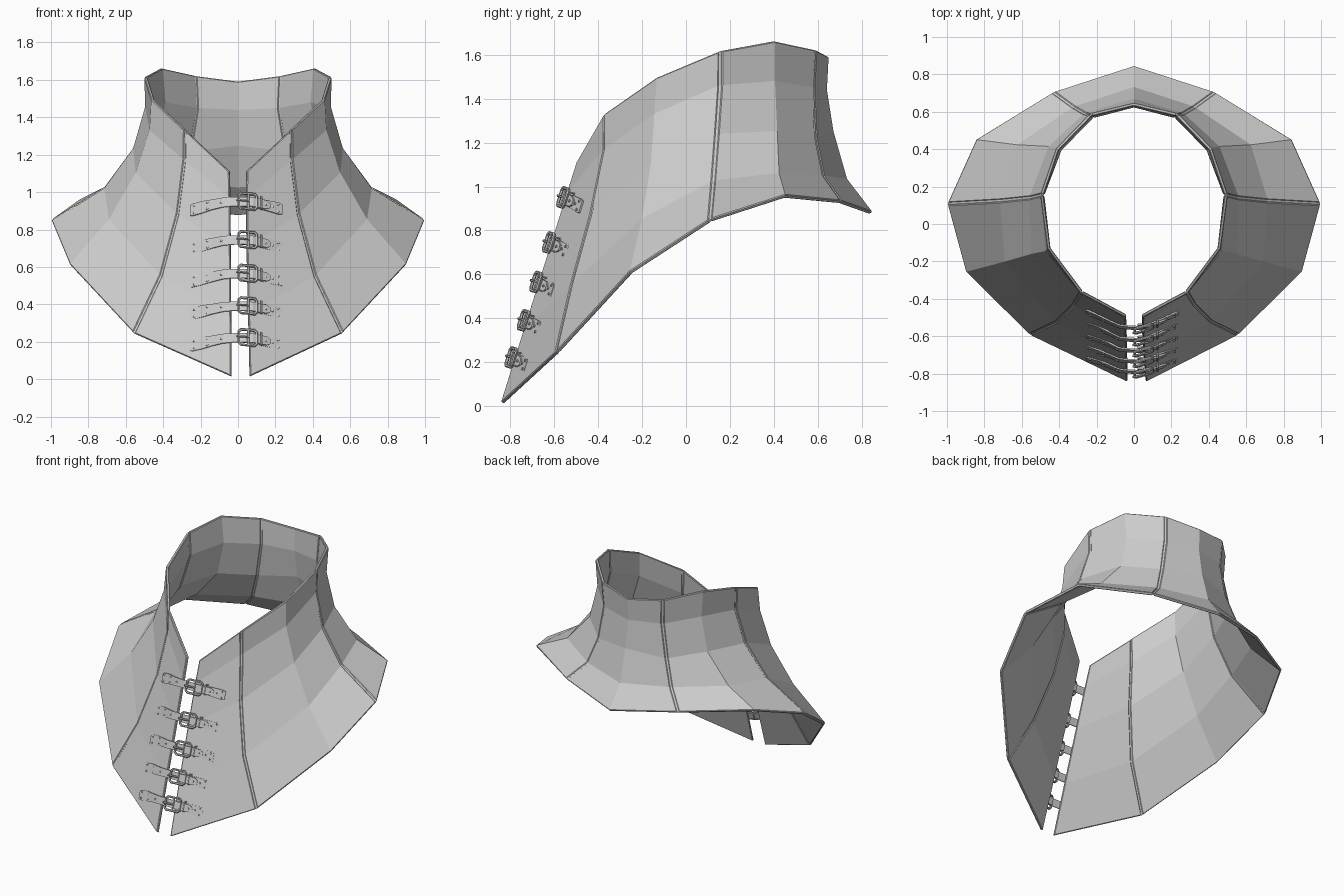
import bpy
from mathutils import Vector, Matrix
from mathutils.bvhtree import BVHTree

if "Cube" in bpy.data.objects:
    bpy.data.objects.remove(bpy.data.objects["Cube"])

THICK = 0.018
# Vertical profiles from the front opening round to the centre back (rim to hem)
COLS = [[Vector(p) for p in c] for c in (
    [(.045, -.49, 1.11), (.044, -.535, .97), (.047, -.62, .70), (.055, -.73, .35), (.063, -.835, .015)],
    [(.28, -.365, 1.33), (.283, -.365, 1.17), (.32, -.425, .88), (.41, -.515, .55), (.555, -.585, .245)],
    [(.455, -.13, 1.495), (.465, -.14, 1.33), (.54, -.155, 1.10), (.685, -.195, .85), (.895, -.25, .61)],
    [(.493, .155, 1.615), (.488, .155, 1.46), (.553, .14, 1.235), (.71, .125, 1.02), (.993, .11, .845)],
    [(.41, .40, 1.66), (.395, .40, 1.48), (.45, .41, 1.25), (.62, .42, 1.055), (.84, .45, .955)],
    [(.23, .585, 1.62), (.222, .575, 1.45), (.26, .585, 1.22), (.32, .62, 1.045), (.43, .70, .93)],
    [(0, .64, 1.59), (0, .632, 1.44), (0, .662, 1.25), (0, .725, 1.03), (0, .84, .88)],
)]


def flip(col, s=-1):
    return [Vector((p.x * s, p.y, p.z)) for p in col]


def add_mesh(name, verts, faces):
    me = bpy.data.meshes.new(name)
    me.from_pydata(verts, [], faces)
    ob = bpy.data.objects.new(name, me)
    bpy.context.collection.objects.link(ob)
    return ob


def sheet(name, cols, thick, bevel=0):
    """Solid sheet lofted through equal-length columns of points."""
    n = len(cols[0])
    verts = [p for c in cols for p in c]
    faces = [(i * n + j, i * n + j + 1, (i + 1) * n + j + 1, (i + 1) * n + j)
             for i in range(len(cols) - 1) for j in range(n - 1)]
    ob = add_mesh(name, verts, faces)
    so = ob.modifiers.new("thickness", 'SOLIDIFY')
    so.thickness, so.offset = thick, 0
    if bevel:
        be = ob.modifiers.new("edge", 'BEVEL')
        be.width, be.segments, be.angle_limit = bevel, 1, 1.1
    return ob


def toward(a, b, d):
    return [p + (q - p).normalized() * d for p, q in zip(a, b)]


def panel(name, cols, gap_start, gap_end):
    """Panel with its seam edges pulled back to leave a groove."""
    cols = list(cols)
    first = toward(cols[0], cols[1], gap_start)
    last = toward(cols[-1], cols[-2], gap_end)
    return sheet(name, [first] + cols[1:-1] + [last], THICK, .004)


def seam(name, before, mid, after):
    """Thin recessed strip at the bottom of a groove."""
    return sheet(name, [toward(mid, before, .009), mid, toward(mid, after, .009)], .009)


# Collar panels and seams, both sides
G = .006
for side, s in (("right", 1), ("left", -1)):
    C = [flip(c, s) for c in COLS]
    if s < 0:
        for k, p in enumerate(C[0]):
            p.x = -.045 + .0025 * k
    panel("front_panel_" + side, C[0:2], 0, G)
    panel("shoulder_panel_" + side, C[1:4], G, G)
    panel("rear_side_panel_" + side, C[3:6], G, G)
    for i, n in ((1, "front"), (3, "shoulder")):
        seam(f"{n}_seam_{side}", C[i - 1], C[i], C[i + 1])
    seam("back_seam_" + side, C[4], C[5], C[6])
panel("back_panel", [COLS[5], COLS[6], flip(COLS[5])], G, G)

# Surface lookup for laying the straps on the front panels
tree = BVHTree.FromPolygons(
    COLS[0] + COLS[1], [(j, j + 1, j + 6, j + 5) for j in range(4)])
UP = Vector((0, .30, .954)).normalized()
OUT = Vector((0, -.954, .30)).normalized()


def tube(name, pts, r, cyclic):
    cu = bpy.data.curves.new(name, 'CURVE')
    cu.dimensions = '3D'
    cu.bevel_depth, cu.bevel_resolution, cu.use_fill_caps = r, 1, True
    sp = cu.splines.new('POLY')
    sp.points.add(len(pts) - 1)
    for q, p in zip(sp.points, pts):
        q.co = (*p, 1)
    sp.use_cyclic_u = cyclic
    ob = bpy.data.objects.new(name, cu)
    bpy.context.collection.objects.link(ob)
    bpy.ops.object.select_all(action='DESELECT')
    ob.select_set(True)
    bpy.context.view_layer.objects.active = ob
    bpy.ops.object.convert(target='MESH')
    bpy.ops.object.shade_smooth_by_angle()


def buckle(i, z):
    origin = Vector((0, -.49 - .314 * (1.11 - z), z))

    def loc(x, v, h):
        return origin + Vector((x, 0, 0)) + UP * v + OUT * h

    def height(x):
        hit = tree.ray_cast(loc(max(abs(x), .075), 0, .5), -OUT)[0]
        return ((hit - origin).dot(OUT) if hit else 0) + THICK / 2

    def strap(name, stations):
        cols = []
        for x, hw, lift in stations:
            h, v = height(x) + lift, -.3 * x * x
            cols.append([loc(x, v - hw, h), loc(x, v, h), loc(x, v + hw, h)])
        sheet(f"{name}_{i}", cols, .008)

    # Long strap through the buckle, and the short anchor strap
    strap("strap", [(-.255, .028, .004), (-.245, .033, .004), (-.19, .033, .004), (-.14, .028, .006),
                    (-.08, .026, .01), (-.03, .025, .015), (.03, .025, .018), (.08, .025, .018),
                    (.12, .025, .016), (.155, .023, .014), (.172, .012, .013)])
    strap("anchor_strap", [(.02, .022, .005), (.09, .025, .005), (.15, .029, .004),
                           (.22, .032, .004), (.235, .027, .004)])

    # Buckle frame, keeper loop and prong
    base = height(.06) + .022

    def fp(x, v, h=0):
        return loc(x, v, base + h - .3 * (x - .05))

    a, b, w, c = .004, .1, .043, .012
    tube(f"buckle_frame_{i}", [fp(a, -w + c), fp(a, w - c), fp(a + c, w), fp(b - c, w),
                               fp(b, w - c), fp(b, -w + c), fp(b - c, -w), fp(a + c, -w)], .008, True)
    tube(f"buckle_bar_{i}", [fp(.055, -w), fp(.055, w)], .006, False)
    tube(f"buckle_prong_{i}", [fp(.06, 0, .008), fp(.03, 0, .011), fp(-.008, 0, .007)], .006, False)
    k = height(.125)
    tube(f"keeper_loop_{i}", [loc(.125, v, k + h) for v, h in
                              ((-.031, .0), (-.031, .024), (.031, .024), (.031, .0))], .006, True)

    # Rivets and eyelets
    for j, (x, v) in enumerate([(-.235, .02), (-.235, -.02), (-.165, .018), (-.165, -.018), (-.09, 0),
                                (.215, .02), (.215, -.02), (.185, 0), (.15, 0)]):
        lift = .01 if abs(x) > .16 else (.016 if x < 0 else .02)
        bpy.ops.mesh.primitive_cylinder_add(vertices=8, radius=.006, depth=.008)
        ob = bpy.context.object
        ob.name = f"rivet_{i}_{j}"
        rot = OUT.to_track_quat('Z', 'Y').to_matrix().to_4x4()
        ob.matrix_world = Matrix.Translation(loc(x, v - .3 * x * x, height(x) + lift)) @ rot


for n, zz in enumerate((.945, .74, .56, .385, .215)):
    buckle(n + 1, zz)
